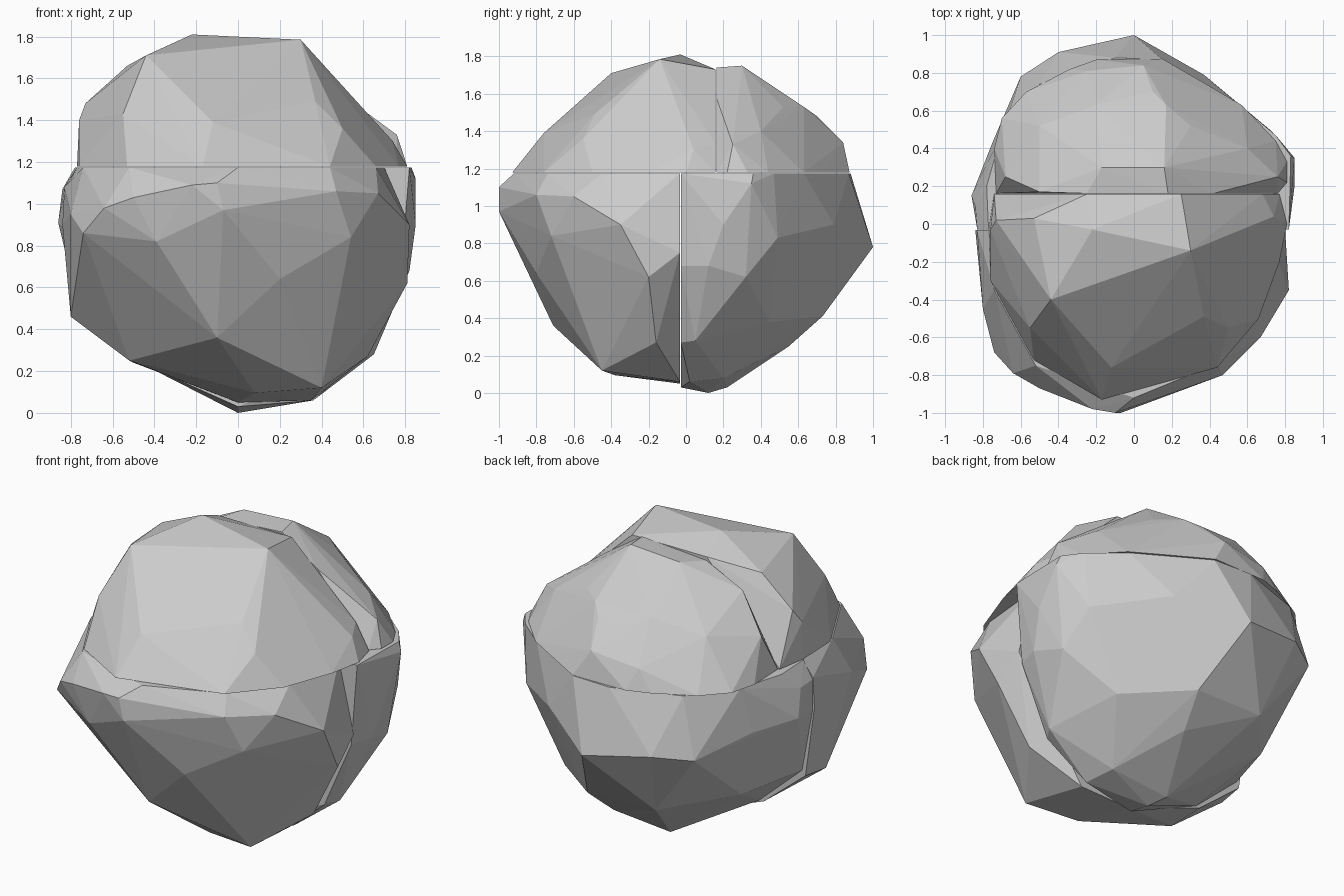
import bpy, bmesh


def chunk(name, corners):
    """One faceted stone: convex hull around its corner points."""
    bm = bmesh.new()
    for c in corners:
        bm.verts.new(c)
    r = bmesh.ops.convex_hull(bm, input=bm.verts)
    loose = {g for g in r["geom_interior"] + r["geom_unused"]
             if isinstance(g, bmesh.types.BMVert)}
    bmesh.ops.delete(bm, geom=list(loose), context='VERTS')
    bmesh.ops.recalc_face_normals(bm, faces=bm.faces)
    me = bpy.data.meshes.new(name)
    bm.to_mesh(me)
    bm.free()
    ob = bpy.data.objects.new(name, me)
    bpy.context.collection.objects.link(ob)
    return ob


def at(z, *xy):
    """Points of a level outline."""
    return [(x, y, z) for x, y in xy]


SEAM = 1.176   # level split between upper and lower stones
TOP = 0.16     # upright split of the upper stones
LOW = -0.03    # upright split of the lower stones
GAP = 0.002    # half width of the cracks

# upper front stone: base outline, then crown corners
y = TOP - GAP
chunk("upper_front_stone",
      at(SEAM + GAP, (-0.74, y), (-0.77, -0.03), (-0.76, -0.3), (-0.53, -0.72),
         (-0.17, -0.93), (0.44, -0.76), (0.66, -0.5), (0.77, -0.2),
         (0.81, 0.0), (0.77, y)) +
      [(-0.44, -0.40, 1.71), (0.30, -0.14, 1.785), (-0.22, -0.03, 1.81),
       (0.25, y, 1.73), (-0.25, y, 1.73), (-0.53, 0.03, 1.66),
       (-0.76, -0.03, 1.40), (-0.73, 0.02, 1.48), (-0.55, -0.55, 1.43),
       (-0.12, -0.76, 1.39), (0.37, -0.49, 1.49), (0.50, -0.55, 1.36),
       (0.74, 0.04, 1.30), (0.68, y, 1.33)])

# upper back stone
y = TOP + GAP
chunk("upper_back_stone",
      at(SEAM + GAP, (-0.73, y), (-0.74, 0.4), (-0.7, 0.56), (-0.57, 0.7),
         (-0.34, 0.82), (-0.2, 0.87), (0.15, 0.875), (0.4, 0.73),
         (0.57, 0.63), (0.75, 0.44), (0.81, 0.33), (0.81, 0.22), (0.76, y)) +
      [(-0.25, y, 1.71), (0.18, y, 1.74), (0.16, 0.30, 1.75),
       (-0.17, 0.30, 1.73), (-0.50, 0.17, 1.60), (-0.68, 0.25, 1.40),
       (-0.50, 0.52, 1.45), (-0.20, 0.63, 1.53), (0.17, 0.63, 1.53),
       (0.10, 0.70, 1.48), (0.30, 0.52, 1.53), (0.42, y, 1.58),
       (0.60, 0.40, 1.40), (0.76, 0.25, 1.33), (0.05, 0.84, 1.34), (-0.25, 0.81, 1.30)])

# lower front stone: seam outline, waist, underside
y = LOW - GAP
chunk("lower_front_stone",
      at(SEAM - GAP, (-0.76, y), (-0.74, -0.35), (-0.52, -0.75), (0.0, -0.92),
         (0.44, -0.74), (0.66, -0.45), (0.70, y)) +
      [(-0.83, y, 1.08), (-0.84, y, 0.90), (-0.80, -0.45, 0.95),
       (-0.74, -0.68, 0.86), (-0.64, -0.79, 0.98), (-0.50, -0.87, 1.03),
       (-0.22, -0.98, 1.09), (-0.07, -1.0, 0.97), (-0.10, -1.0, 1.10),
       (-0.39, -0.87, 0.82), (0.20, -0.80, 0.64), (0.47, -0.80, 1.06),
       (0.54, -0.72, 0.84), (0.67, -0.60, 1.05), (0.82, -0.35, 0.90),
       (0.81, -0.20, 0.62), (0.80, y, 0.75), (0.62, -0.16, 0.27),
       (0.40, -0.62, 0.49), (-0.10, -0.71, 0.36), (-0.80, -0.20, 0.46),
       (-0.52, -0.30, 0.25), (0.08, -0.38, 0.095), (0.40, -0.45, 0.12),
       (0.35, y, 0.06), (0.0, y, 0.05), (-0.50, y, 0.24), (-0.78, y, 0.47)])

# lower back stone
y = LOW + GAP
chunk("lower_back_stone",
      at(SEAM - GAP, (-0.77, y), (-0.78, 0.20), (-0.70, 0.48), (-0.50, 0.74),
         (-0.1, 0.88), (0.15, 0.87), (0.56, 0.63), (0.75, 0.47),
         (0.83, 0.36), (0.82, y)) +
      [(-0.84, 0.10, 1.07), (-0.83, y, 1.07), (-0.86, 0.15, 0.91), (-0.83, y, 0.88),
       (-0.75, 0.43, 0.90), (-0.60, 0.78, 0.82), (-0.40, 0.91, 0.84), (0.0, 1.0, 0.78),
       (0.37, 0.79, 0.90), (0.73, 0.49, 0.83), (0.85, 0.35, 1.12),
       (0.85, 0.20, 0.90), (0.82, 0.12, 0.68), (0.78, 0.32, 0.62),
       (-0.76, y, 0.50), (-0.62, 0.35, 0.46), (-0.30, 0.72, 0.42),
       (0.15, 0.73, 0.41), (0.10, 0.55, 0.25), (0.50, 0.45, 0.38),
       (0.78, y, 0.68), (0.60, y, 0.27), (0.65, 0.05, 0.28),
       (0.36, 0.02, 0.06), (0.32, 0.20, 0.08),
       (0.0, 0.12, 0.0), (-0.05, 0.22, 0.03), (0.0, y, 0.03), (-0.47, y, 0.24)])
